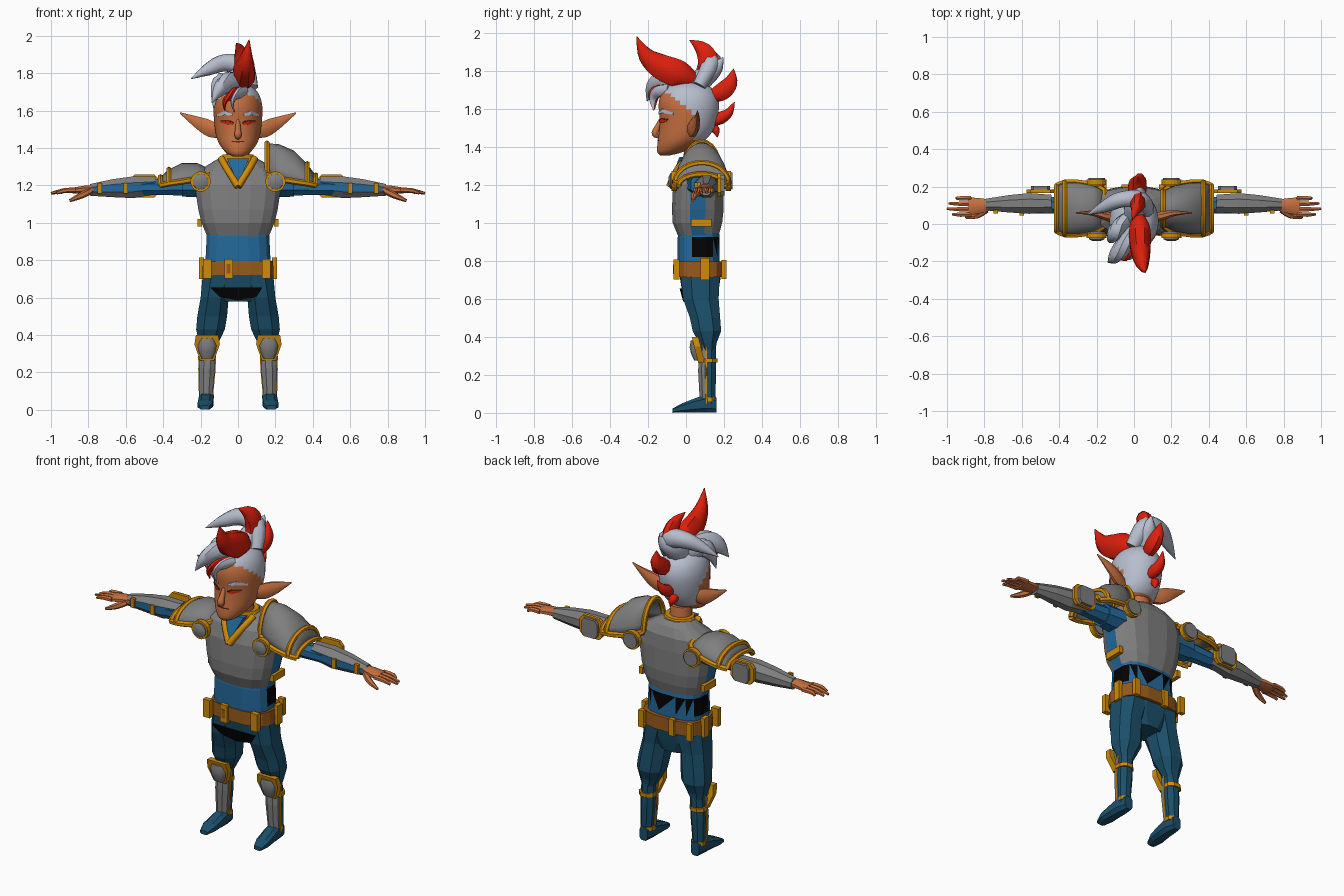
import bpy, bmesh, math
from mathutils import Vector

if "Cube" in bpy.data.objects:
    bpy.data.objects.remove(bpy.data.objects["Cube"])


def paint(name, code):
    rgb = [(int(code[i:i + 2], 16) / 255) ** 2.2 for i in (0, 2, 4)] + [1]
    m = bpy.data.materials.new(name)
    m.use_nodes = True
    m.diffuse_color = rgb
    m.node_tree.nodes["Principled BSDF"].inputs["Base Color"].default_value = rgb
    return m


SKIN, HAIR, RED = paint("skin", "c46f42"), paint("silver_hair", "b6bccc"), paint("red", "dd2414")
STEEL, GOLD, BELT = paint("steel", "7e7e7e"), paint("gold", "d08a10"), paint("leather", "965a20")
SHIRT, TROUSER = paint("shirt_blue", "28699a"), paint("trouser_blue", "20506a")
BLACK, LIP = paint("black", "0a0a0c"), paint("dark_brown", "5a2c1c")
X, Y, Z = Vector((1, 0, 0)), Vector((0, 1, 0)), Vector((0, 0, 1))


def finish(bm, name, mats, rule=None, smooth=False):
    bmesh.ops.recalc_face_normals(bm, faces=bm.faces)
    if rule:
        for f in bm.faces:
            f.material_index = rule(f.calc_center_median(), f.normal)
    me = bpy.data.meshes.new(name)
    bm.to_mesh(me)
    bm.free()
    for m in mats if isinstance(mats, list) else [mats]:
        me.materials.append(m)
    ob = bpy.data.objects.new(name, me)
    bpy.context.collection.objects.link(ob)
    if smooth:
        bpy.ops.object.select_all(action="DESELECT")
        ob.select_set(True)
        bpy.context.view_layer.objects.active = ob
        bpy.ops.object.shade_smooth_by_angle(angle=math.radians(50))
    return ob


def spline(rows, k):
    """Catmull-Rom interpolation of tuples."""
    out = []
    for i in range(len(rows) - 1):
        a, b, c, d = rows[max(i - 1, 0)], rows[i], rows[i + 1], rows[min(i + 2, len(rows) - 1)]
        for j in range(k):
            t = j / k
            out.append(tuple(q + t / 2 * (r - p + t * (2 * p - 5 * q + 4 * r - s + t * (3 * (q - r) + s - p)))
                             for p, q, r, s in zip(a, b, c, d)))
    return out + [rows[-1]]


def loft(name, rings, n, mats, power=1, rule=None, smooth=False, zigzag=None):
    """Skin through rings given as (centre, half axis, half axis)."""
    bm, loops = bmesh.new(), []
    for c, u, v in rings:
        angles = [math.tau * (i + .5) / n for i in range(n)]
        curve = lambda w: math.copysign(abs(w) ** power, w)
        loops.append([bm.verts.new(c + u * curve(math.cos(a)) + v * curve(math.sin(a))) for a in angles])
    for a, b in zip(loops, loops[1:]):
        for i in range(n):
            bm.faces.new((a[i], a[i - 1], b[i - 1], b[i]))
    bm.faces.new(loops[0])
    bm.faces.new(loops[-1])
    if zigzag:
        bmesh.ops.triangulate(bm, faces=[f for f in bm.faces if zigzag(f.calc_center_median())])
    return finish(bm, name, mats, rule, smooth)


def column(name, rows, n, mats, **kw):      # rows: z, x, y, half width, half depth
    return loft(name, [(Vector((x, y, z)), X * a, Y * b) for z, x, y, a, b in rows], n, mats, **kw)


def sleeve(name, s, rows, n, mats, **kw):   # rows: x, y, z, half depth, half height
    return loft(name, [(Vector((s * x, y, z)), Y * a, Z * b) for x, y, z, a, b in rows], n, mats, **kw)


def lock(name, pts, mat, flat=1, n=8, k=4):  # tapered strand through x, y, z, radius
    pts = spline(pts, k)
    p = [Vector(q[:3]) for q in pts]
    ref = Y if abs((p[-1] - p[0]).normalized().x) > .75 else X
    rings = []
    for i, q in enumerate(pts):
        t = (p[min(i + 1, len(p) - 1)] - p[max(i - 1, 0)]).normalized()
        u = (ref - t * ref.dot(t)).normalized()
        rings.append((p[i], u * max(q[3], .001) * flat, t.cross(u) * max(q[3], .001)))
    return loft(name, rings, n, mat, smooth=True)


def panel(name, pts, push, mat):            # flat polygon given thickness
    bm = bmesh.new()
    f = bm.faces.new([bm.verts.new(p) for p in pts])
    new = bmesh.ops.extrude_face_region(bm, geom=[f])["geom"]
    bmesh.ops.translate(bm, verts=[v for v in new if isinstance(v, bmesh.types.BMVert)], vec=push)
    return finish(bm, name, mat)


def box(name, c, size, mat):
    x, y, z = (d / 2 for d in size)
    pts = [Vector(c) + Vector((a * x, -y, b * z)) for a, b in ((-1, -1), (1, -1), (1, 1), (-1, 1))]
    return panel(name, pts, Y * size[1], mat)


# Torso clothing and armour
def waist(c):
    return .83 < c.z < .92 and c.y > .03


column("shirt", [(.76, 0, .067, .175, .112), (.82, 0, .067, .175, .112), (.925, 0, .067, .17, .112),
                 (1, 0, .067, .165, .1)], 16, [SHIRT, BLACK], power=.7, zigzag=waist,
       rule=lambda c, n: int(waist(c) and (abs(c.x) > .14 or c.z > .87)))
column("cuirass", [(.93, 0, .065, .168, .108), (1, 0, .06, .198, .132), (1.07, 0, .062, .215, .138),
                   (1.2, 0, .065, .235, .135), (1.28, 0, .075, .21, .12), (1.33, 0, .085, .13, .085),
                   (1.355, 0, .075, .08, .07)], 16, [STEEL, SHIRT], power=.75,
       rule=lambda c, n: int(abs(c.y - .065) < .03 and c.z < 1.2))
column("neck", [(1.27, 0, .06, .07, .06), (1.42, 0, .04, .06, .06)], 12, SKIN, smooth=True)
column("collar", [(1.31, 0, .07, .11, .085), (1.365, 0, .06, .085, .075)], 12, GOLD)
panel("neckline", [(-.06, -.035, 1.345), (.06, -.035, 1.345), (0, -.088, 1.21)], Y * .04, SHIRT)
for s in (1, -1):
    lock("collar_band", [(s * .09, .02, 1.345, .018), (s * .06, -.04, 1.29, .018), (0, -.085, 1.195, .02)], GOLD)
    box("side_strap", (s * .205, .08, 1), (.025, .11, .04), GOLD)

# Belt with loops and buckle
column("belt", [(.715, 0, .075, .193, .127), (.795, 0, .075, .19, .125)], 16, BELT, power=.65)
for x in (-.165, -.05, .15):
    box("belt_loop", (x, -.05, .755), (.045, .03, .105), GOLD)
    box("back_loop", (x, .2, .755), (.035, .025, .1), GOLD)
box("buckle_inset", (-.05, -.066, .755), (.022, .006, .05), BELT)
panel("crotch", [(-.15, -.034, .655), (.13, -.034, .655), (.1, -.02, .605), (0, -.015, .585), (-.1, -.02, .605)],
      Y * .1, BLACK)
column("hips", [(.58, 0, .08, .09, .08), (.65, 0, .075, .17, .1), (.74, 0, .075, .185, .115)], 12, TROUSER, power=.8)


# Pauldron with rolled edges
def pauldron(s, heights):
    xs, base = (.155, .22, .30, .37, .415), (1.26, 1.235, 1.22, 1.21, 1.2)
    depth = (.095, .125, .14, .14, .12)
    arcs = [[Vector((s * x, .083 - d * math.cos(t), b + h * math.sin(t)))
             for t in (math.pi * i / 12 for i in range(13))] for x, b, d, h in zip(xs, base, depth, heights)]
    bm = bmesh.new()
    grid = [[bm.verts.new(p) for p in a] for a in arcs]
    for a, b in zip(grid, grid[1:]):
        for i in range(12):
            bm.faces.new((a[i], a[i + 1], b[i + 1], b[i]))
    ob = finish(bm, "pauldron", STEEL, smooth=True)
    ob.modifiers.new("thickness", "SOLIDIFY").thickness = .012
    for i in (0, 3, 4):
        lock("pauldron_rim", [(*p, .015) for p in arcs[i]], GOLD, n=6, k=1)
    for e in (0, -1):
        lock("pauldron_hem", [(*a[e], .016) for a in arcs], GOLD, n=6, k=2)


for s in (1, -1):
    sleeve("axle", s, [(.16, .08, 1.2, .09, .07), (.3, .09, 1.2, .07, .065)], 8, SHIRT)
    pauldron(s, (.165, .185, .165, .105, .055) if s > 0 else (.03, .085, .1, .075, .045))
    for y in (-.07, .215):
        loft("shoulder_disc", [(Vector((s * .2, y + d, 1.22)), X * r, Z * r)
                               for d, r in ((-.022, .02), (-.012, .042), (.03, .045))], 16, STEEL, smooth=True)
        loft("disc_ring", [(Vector((s * .2, y + d, 1.22)), X * .054, Z * .054) for d in (-.006, .022)], 16, GOLD)

    # Arm, bracer and elbow guard
    sleeve("arm", s, [(.26, .095, 1.197, .055, .055), (.45, .1, 1.19, .047, .045),
                      (.6, .1, 1.187, .045, .042), (.78, .1, 1.178, .028, .026)], 8, SHIRT)
    sleeve("bracer", s, [(.44, .11, 1.2, .05, .052), (.56, .11, 1.19, .06, .063), (.67, .108, 1.185, .05, .052),
                         (.79, .104, 1.176, .034, .034)], 8, [STEEL, SHIRT], rule=lambda c, n: int(n.y < -.85))
    for x, y in ((.6, .054), (.74, .066)):
        box("bracer_strap", (s * x, y, 1.185), (.025, .018, .055), GOLD)
    for w, h, y, mat in ((.075, .062, .165, GOLD), (.052, .054, .182, STEEL)):
        outline = ((-1, -.6), (-.7, -1), (.7, -1), (1, -.6), (1, .6), (.7, 1), (-.7, 1), (-1, .6))
        panel("elbow_guard", [(s * .5 + w * a, y, 1.197 + h * b) for a, b in outline], Y * .02, mat)

    # Hand
    sleeve("palm", s, [(.76, .1, 1.178, .027, .024), (.81, .098, 1.178, .042, .024),
                       (.885, .095, 1.172, .052, .017)], 8, SKIN, smooth=True)
    for i, tip in enumerate((.97, 1, .99, .95)):
        y = .052 + .029 * i
        lock("finger", [(s * .87, y, 1.174, .014), (s * .93, y - .002, 1.172, .013), (s * tip, y, 1.158, .007)],
             SKIN, n=6, k=2)
    lock("thumb", [(s * .79, .075, 1.17, .018), (s * .84, .045, 1.145, .017), (s * .9, .035, 1.118, .008)], SKIN, n=6)

    # Leg, knee guard, greave and shoe
    column("trouser_leg", [(.72, s * .1, .075, .095, .11), (.6, s * .125, .078, .08, .1),
                           (.5, s * .138, .1, .085, .085), (.43, s * .147, .11, .082, .08),
                           (.37, s * .155, .115, .06, .05), (.33, s * .16, .118, .042, .04)], 8, TROUSER, power=.85)
    shin = [(.36, .16, .12, .042, .04), (.22, .166, .117, .046, .045), (.05, .172, .12, .036, .036)]
    for name, dy, wide, deep, mat in (("shin", 0, 1, 1, TROUSER), ("greave", -.022, 1, .75, STEEL),
                                      ("greave_edge", -.012, 1.1, .22, GOLD)):
        column(name, [(z, s * x, y + dy, a * wide, b * deep) for z, x, y, a, b in shin], 8, mat)
    for z, r in ((.265, .05), (.06, .042)):
        column("leg_band", [(z, s * .168, .12, r, r), (z + .022, s * .168, .12, r, r)], 8, GOLD)
    knee = ((-.06, .4), (.06, .4), (.068, .35), (.038, .265), (-.038, .265), (-.068, .35))
    panel("knee_frame", [(s * .165 + a, .03 + (.4 - z) * .25, z) for a, z in knee], Y * .035, GOLD)
    column("knee_cap", [(z, s * .165, .055, a, b) for z, a, b in
                        ((.275, .03, .012), (.31, .047, .028), (.345, .053, .036), (.38, .045, .03))],
           10, STEEL, smooth=True)
    loft("shoe", [(Vector((s * x, y, z)), X * a, Z * z) for y, x, z, a in
                  ((.16, .17, .042, .028), (.11, .17, .05, .04), (.05, .172, .04, .042),
                   (-.02, .176, .026, .042), (-.07, .178, .012, .026))], 8, TROUSER, power=.7)
    box("belt_side_loop", (s * .195, .1, .757), (.025, .045, .115), GOLD)

    # Ear
    sleeve("ear", s, spline([(.105, .03, 1.49, .03, .04), (.16, .045, 1.507, .026, .05),
                             (.22, .058, 1.535, .016, .037), (.31, .06, 1.587, .003, .004)], 3), 8, SKIN, smooth=True)

# Head with hairline coloured by height and depth
skull = [(1.355, 0, -.11, .028, .028), (1.375, 0, -.08, .064, .072), (1.42, 0, -.035, .1, .115),
         (1.47, 0, -.005, .118, .138), (1.54, 0, .012, .128, .15), (1.62, 0, .015, .131, .16),
         (1.68, 0, .015, .116, .145), (1.72, 0, .012, .085, .11), (1.745, 0, .01, .035, .045)]
column("head", spline(skull, 3), 32, [SKIN, HAIR], smooth=True,
       rule=lambda c, n: int(c.z + .75 * c.y > 1.605 or (c.y > .05 and c.z > 1.43)))
lock("nose", [(0, -.128, 1.55, .01), (0, -.152, 1.5, .016), (0, -.162, 1.468, .02), (0, -.14, 1.45, .008)], SKIN)


def face_strip(name, rows, lift, mat):      # rows: x, low z, high z, laid over the face
    bm, cols = bmesh.new(), []
    for x, lo, hi in rows:
        y = .012 - .15 * math.sqrt(1 - (x / .129) ** 2) - lift
        cols.append([bm.verts.new((x, y, z)) for z in (lo, hi)])
    for a, b in zip(cols, cols[1:]):
        bm.faces.new((a[0], b[0], b[1], a[1]))
    ob = finish(bm, name, mat)
    ob.modifiers.new("thickness", "SOLIDIFY").thickness = .004


for s in (1, -1):
    face_strip("eye", [(s * .03, 1.527, 1.532), (s * .055, 1.524, 1.544), (s * .088, 1.535, 1.54)], .006, RED)
    face_strip("lash", [(s * .026, 1.532, 1.538), (s * .055, 1.544, 1.551), (s * .094, 1.54, 1.548)], .007, LIP)
    face_strip("eyebrow", [(s * .03, 1.57, 1.582), (s * .07, 1.577, 1.6), (s * .115, 1.568, 1.578)], .012, HAIR)
face_strip("mouth", [(-.035, 1.432, 1.436), (0, 1.43, 1.437), (.035, 1.432, 1.436)], .012, LIP)

# Red hair locks
lock("red_crest", [(.02, .06, 1.74, .03), (.03, -.03, 1.78, .075), (.035, -.13, 1.82, .072),
                   (.045, -.21, 1.88, .045), (.06, -.26, 1.98, .002)], RED, .8)
lock("red_top", [(.02, .08, 1.75, .04), (.02, .12, 1.83, .06), (.015, .09, 1.91, .045), (-.01, .02, 1.96, .002)], RED, .75)
lock("red_back", [(.02, .12, 1.66, .03), (.03, .19, 1.69, .05), (.03, .235, 1.74, .04), (.02, .25, 1.81, .002)], RED, .8)
lock("red_nape", [(.01, .13, 1.53, .025), (0, .18, 1.55, .035), (0, .225, 1.58, .025), (.01, .255, 1.635, .002)], RED)
lock("red_tuft", [(-.03, .12, 1.52, .02), (-.02, .155, 1.49, .024), (-.01, .165, 1.45, .002)], RED)
lock("red_fringe", [(.02, -.1, 1.7, .03), (-.03, -.16, 1.685, .035), (-.07, -.17, 1.65, .025),
                    (-.07, -.165, 1.595, .002)], RED, .6)

# Silver hair locks
lock("silver_sweep", [(.07, .07, 1.72, .04), (.03, .13, 1.83, .055), (-.07, .13, 1.855, .05),
                      (-.16, .09, 1.82, .035), (-.25, .05, 1.77, .002)], HAIR, .9)
lock("silver_spike", [(0, .05, 1.72, .06), (.01, .11, 1.78, .06), (.03, .16, 1.82, .04), (.04, .195, 1.87, .002)], HAIR)
lock("silver_fringe", [(.02, -.02, 1.74, .05), (-.05, -.11, 1.75, .06), (-.1, -.17, 1.71, .045),
                       (-.14, -.205, 1.64, .002)], HAIR, .8)
lock("silver_forelock", [(.04, -.09, 1.7, .03), (0, -.15, 1.69, .03), (-.03, -.175, 1.65, .02),
                         (-.02, -.17, 1.59, .002)], HAIR, .6)
lock("silver_side", [(-.04, .02, 1.72, .05), (-.09, -.03, 1.75, .055), (-.12, -.07, 1.7, .035),
                     (-.13, -.1, 1.61, .002)], HAIR, .8)
